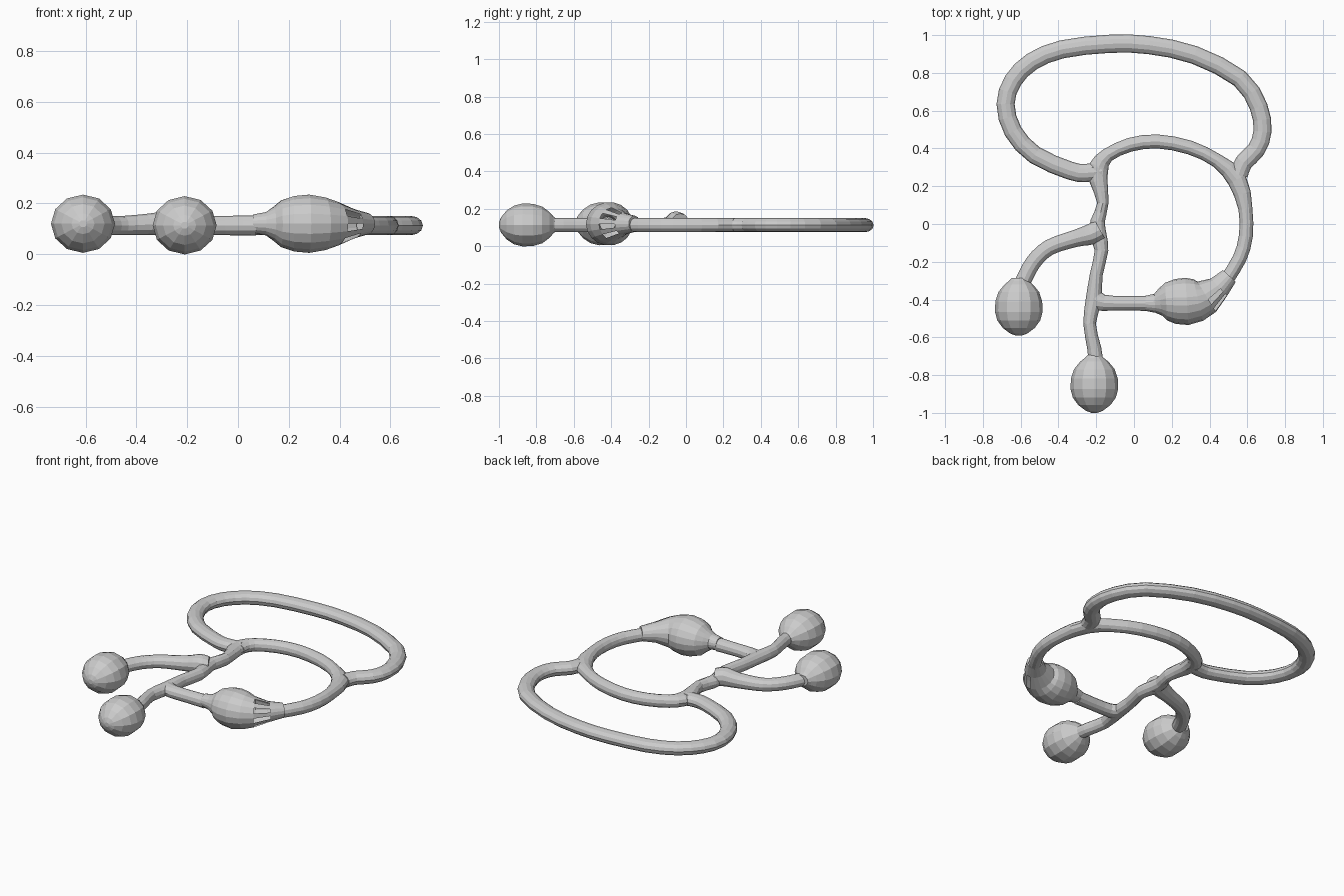
import bpy, bmesh, math
from mathutils import Vector

Z = 0.113   # height of the tube centre line

grey = bpy.data.materials.new("plain_grey")
grey.diffuse_color = (0.6, 0.6, 0.6, 1)


def spline(p, steps, closed=False):
    """Catmull-Rom resampling of control tuples."""
    n, out = len(p), []
    for i in range(n - 1):
        a, b, c, d = p[max(i - 1, 0)], p[i], p[i + 1], p[min(i + 2, n - 1)]
        for s in range(steps):
            t = s / steps
            out.append([0.5 * (2 * q + (r - o) * t + (2 * o - 5 * q + 4 * r - e) * t * t
                               + (3 * q - o - 3 * r + e) * t ** 3)
                        for o, q, r, e in zip(a, b, c, d)])
    return out + [list(p[-1])]


def tube(name, pts, steps=2, sides=12, hole=None):
    """Sweep an ellipse along points (x, y, width radius, height radius, z)."""
    full = []
    for q in pts:
        q = list(q)
        if len(q) == 3:
            q.append(q[2])
        if len(q) == 4:
            q.append(Z)
        full.append(q)
    path = spline(full, steps)
    bm, rings = bmesh.new(), []
    for i, (x, y, r, rz, z) in enumerate(path):
        a, b = path[max(i - 1, 0)], path[min(i + 1, len(path) - 1)]
        t = Vector((b[0] - a[0], b[1] - a[1], 0)).normalized()
        side = Vector((t.y, -t.x, 0))
        ring = []
        for k in range(sides):
            ang = 2 * math.pi * k / sides
            ring.append(bm.verts.new(Vector((x, y, z)) + side * r * math.cos(ang)
                                     + Vector((0, 0, rz * math.sin(ang)))))
        rings.append(ring)
    for i in range(len(rings) - 1):
        for k in range(sides):
            if hole and hole(i, k):
                continue
            j = (k + 1) % sides
            bm.faces.new((rings[i][k], rings[i][j], rings[i + 1][j], rings[i + 1][k]))
    bm.faces.new(rings[0])
    bm.faces.new(rings[-1])
    bmesh.ops.recalc_face_normals(bm, faces=bm.faces)
    me = bpy.data.meshes.new(name)
    bm.to_mesh(me)
    bm.free()
    me.materials.append(grey)
    ob = bpy.data.objects.new(name, me)
    bpy.context.collection.objects.link(ob)
    return ob


# Large outer loop
h = 0.038
loop = [(-0.17, 0.28), (-0.26, 0.27), (-0.34, 0.283), (-0.525, 0.365), (-0.64, 0.49),
        (-0.68, 0.635), (-0.64, 0.76), (-0.54, 0.86), (-0.38, 0.925), (-0.13, 0.954),
        (0.08, 0.947), (0.32, 0.895), (0.56, 0.77), (0.66, 0.62), (0.68, 0.49),
        (0.648, 0.395), (0.58, 0.325), (0.555, 0.26)]
tube("outer_loop", [(x, y, 0.048, h) for x, y in loop])

# Inner arc running round to the pod
arc = [(-0.19, 0.26), (-0.185, 0.305), (-0.14, 0.365), (-0.02, 0.42), (0.125, 0.437),
       (0.295, 0.405), (0.44, 0.335), (0.545, 0.235), (0.59, 0.08), (0.592, -0.065),
       (0.56, -0.18), (0.497, -0.285)]
tube("inner_arc", [(x, y, 0.052 if i in (0, 1, 7) else 0.037, h)
                   for i, (x, y) in enumerate(arc)])

# Wavy stem down to the lower bulb
stem = [(-0.195, 0.30, 0.055), (-0.188, 0.23, 0.048), (-0.165, 0.11, 0.03), (-0.192, 0.015, 0.038),
        (-0.19, -0.06, 0.045), (-0.172, -0.14, 0.036), (-0.2, -0.27, 0.034),
        (-0.215, -0.41, 0.042), (-0.235, -0.53, 0.033), (-0.21, -0.66, 0.037),
        (-0.2, -0.75, 0.04)]
tube("wavy_stem", [(x, y, r, h) for x, y, r in stem])

# Side branch, raised where it leaves the stem
tube("side_branch", [(-0.18, -0.03, 0.055, 0.05, 0.125), (-0.23, -0.055, 0.055, 0.056, 0.131),
                     (-0.315, -0.078, 0.045, 0.045, 0.12), (-0.45, -0.125, 0.042, h),
                     (-0.535, -0.205, 0.042, h), (-0.59, -0.31, 0.042, h)], steps=3)

# Cross tube between stem and pod
tube("cross_tube", [(-0.21, -0.4, 0.06, h), (-0.16, -0.417, 0.043, h),
                    (-0.05, -0.42, 0.038, h), (0.07, -0.42, 0.04, 0.04)])

# Swollen pod, split into slats on its outer tapering end
pod = [(0.06, -0.42, 0.04), (0.11, -0.42, 0.05), (0.14, -0.415, 0.072), (0.17, -0.411, 0.1),
       (0.22, -0.41, 0.119), (0.28, -0.41, 0.125), (0.34, -0.402, 0.113),
       (0.385, -0.385, 0.094), (0.45, -0.335, 0.063), (0.505, -0.275, 0.046)]
tube("pod", [(x, y, r, r * 0.93, 0.12) for x, y, r in pod], steps=1, sides=18,
     hole=lambda i, k: i == 7 and k in (1, 3, 15, 17))

# End bulbs
bulb = [(0.16, 0.036), (0.145, 0.05), (0.125, 0.075), (0.085, 0.108), (0.035, 0.124),
        (-0.02, 0.126), (-0.065, 0.114), (-0.105, 0.085), (-0.135, 0.045), (-0.146, 0.015)]
for name, bx, by, bz in (("left_bulb", -0.61, -0.445, 0.12), ("lower_bulb", -0.21, -0.854, 0.114)):
    tube(name, [(bx, by + t, r, r * 0.91, bz) for t, r in bulb], steps=1)
